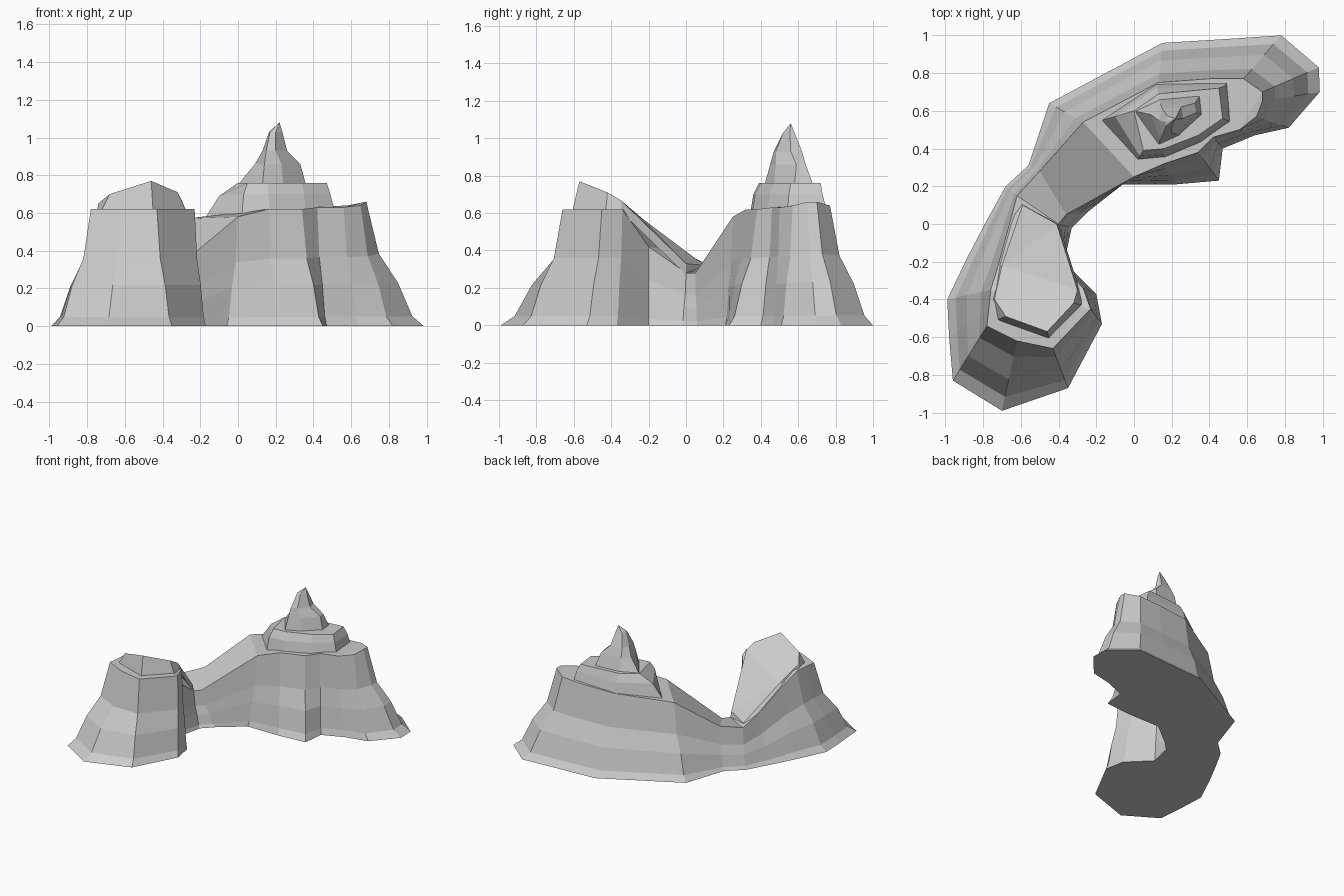
import bpy, bmesh


def finish(name, bm):
    bmesh.ops.recalc_face_normals(bm, faces=bm.faces)
    me = bpy.data.meshes.new(name)
    bm.to_mesh(me)
    bm.free()
    ob = bpy.data.objects.new(name, me)
    bpy.context.collection.objects.link(ob)
    return ob


def bridge(bm, rings):
    n = len(rings[0])
    for a, b in zip(rings, rings[1:]):
        for i in range(n):
            j = (i + 1) % n
            bm.faces.new((a[i], a[j], b[j], b[i]))


def loft(name, rings, peak=None):
    """Stack rings of points, closing with a flat lid or a pointed peak."""
    bm = bmesh.new()
    vs = [[bm.verts.new(p) for p in r] for r in rings]
    bridge(bm, vs)
    top = vs[-1]
    if peak:
        tip = bm.verts.new(peak)
        for i in range(len(top)):
            bm.faces.new((top[i], top[(i + 1) % len(top)], tip))
    else:
        f = bm.faces.new(top)
        bmesh.ops.triangulate(bm, faces=[f])
    return finish(name, bm)


def level(z, pts):
    return [(x, y, z) for x, y in pts]


# Crescent ridge: (base x, y, rim x, y, z) along the outer and inner side
outer = [(-.96, -.83, -.78, -.54, .62), (-.98, -.60, -.77, -.45, .62),
         (-.99, -.40, -.76, -.35, .62), (-.88, -.17, -.72, -.22, .54),
         (-.78, .02, -.66, 0, .38), (-.68, .20, -.62, .15, .31),
         (-.56, .31, -.50, .28, .34), (-.45, .64, -.27, .54, .57),
         (.15, .96, .13, .75, .62), (.48, .98, .40, .77, .63),
         (.78, 1.0, .58, .77, .64), (.98, .83, .68, .70, .66),
         (.985, .70, .68, .65, .66)]
inner = [(-.70, -.99, -.62, -.62, .62), (-.35, -.87, -.43, -.66, .62),
         (-.17, -.53, -.23, -.45, .62), (-.20, -.37, -.27, -.34, .62),
         (-.37, -.20, -.39, -.20, .42), (-.33, -.02, -.40, 0, .28),
         (-.25, .06, -.36, .05, .28), (-.06, .21, 0, .25, .58),
         (.22, .21, .16, .32, .62), (.45, .23, .34, .38, .62),
         (.47, .40, .42, .46, .63), (.64, .47, .56, .50, .63),
         (.82, .51, .65, .57, .64)]
profile = [(0, 0), (.2, .08), (.45, .35), (.78, .58), (1, 1)]
bm = bmesh.new()
loop = outer + inner[::-1]
rings = [[bm.verts.new((bx + (tx - bx) * f, by + (ty - by) * f, tz * h))
          for bx, by, tx, ty, tz in loop] for f, h in profile]
bridge(bm, rings)
n = len(loop)
for r in (rings[0], rings[-1]):
    for i in range(len(outer) - 1):
        bm.faces.new((r[i], r[i + 1], r[n - 2 - i], r[n - 1 - i]))
finish("crescent_ridge", bm)

# Sloping wedge on the front tower, running down into the saddle
loft("tower_cap", [
    [(-.75, -.40, .60), (-.73, -.51, .60), (-.45, -.61, .60), (-.27, -.43, .60),
     (-.29, -.34, .60), (-.40, 0, .27), (-.61, .13, .29), (-.72, -.22, .52)],
    [(-.74, -.40, .65), (-.68, -.49, .70), (-.46, -.57, .77), (-.32, -.42, .71),
     (-.30, -.35, .67), (-.41, 0, .33), (-.59, .10, .32), (-.70, -.22, .56)]])

# Broad step on the large mound
loft("mound_step", [
    level(.58, [(-.17, .55), (.02, .34), (.17, .35), (.36, .43), (.52, .54), (.50, .76), (.12, .75)]),
    [(-.10, .57, .69), (.03, .36, .70), (.16, .37, .70), (.35, .45, .70),
     (.49, .55, .70), (.48, .73, .70), (.12, .72, .70)],
    level(.76, [(0, .60), (.05, .39), (.16, .40), (.34, .47), (.47, .56), (.45, .72), (.13, .69)])])

# Pointed summit
loft("summit_spire", [
    level(.75, [(0, .60), (.13, .42), (.24, .47), (.36, .58), (.35, .68), (.13, .66)]),
    level(.86, [(.09, .58), (.14, .45), (.23, .48), (.33, .59), (.32, .64), (.14, .64)]),
    level(.93, [(.13, .55), (.15, .47), (.20, .48), (.26, .56), (.25, .62), (.15, .61)]),
    level(1.03, [(.165, .54), (.17, .52), (.20, .52), (.235, .555), (.23, .58), (.18, .57)])],
    (.22, .56, 1.08))
